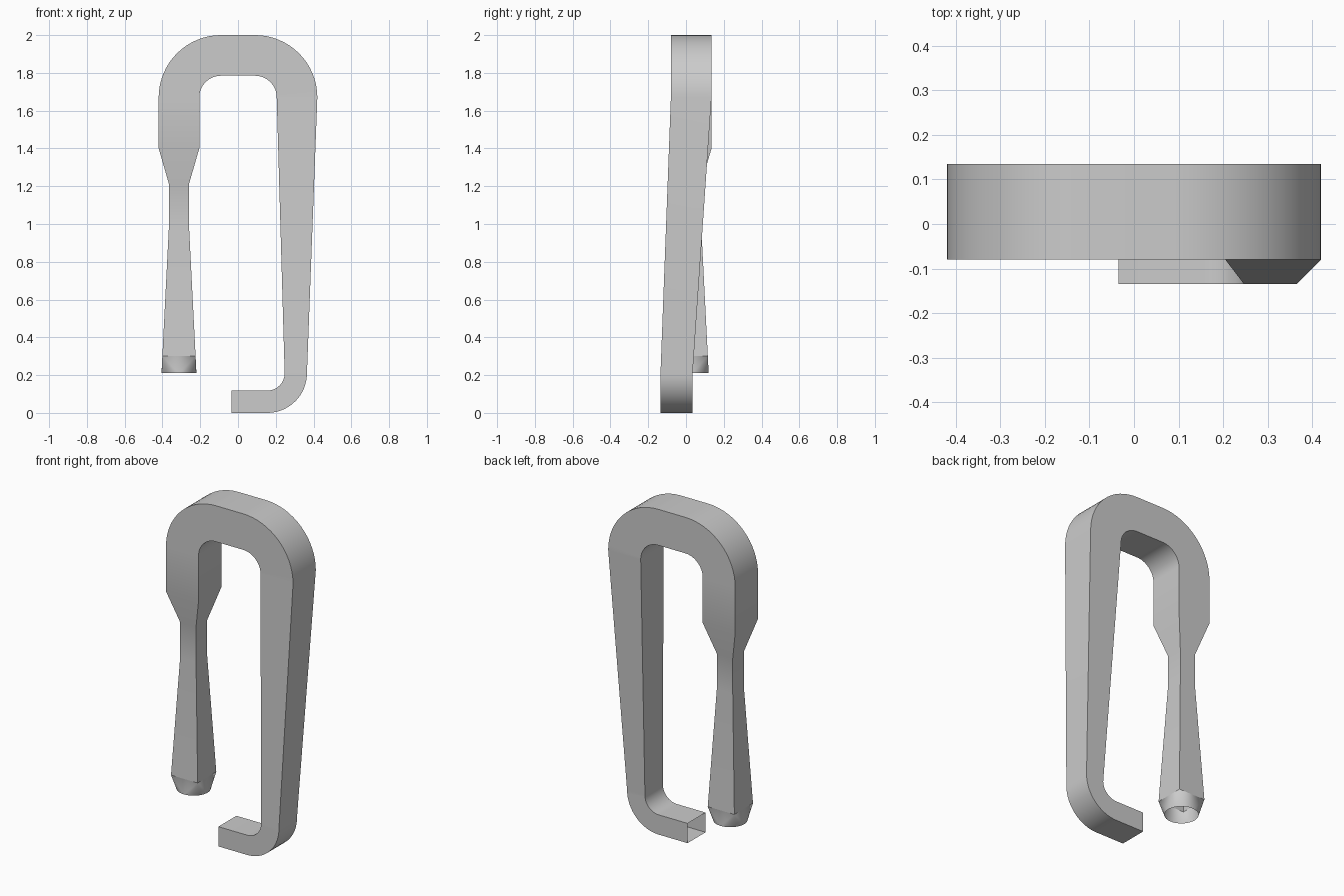
import bpy, bmesh, math

cube = bpy.data.objects.get("Cube")
if cube:
    bpy.data.objects.remove(cube, do_unlink=True)

grey = bpy.data.materials.new("satin grey")
grey.use_nodes = True
colour = (0.6, 0.6, 0.6, 1)
grey.diffuse_color = colour
grey.node_tree.nodes["Principled BSDF"].inputs["Base Color"].default_value = colour


def finish(name, bm):
    bmesh.ops.recalc_face_normals(bm, faces=bm.faces)
    mesh = bpy.data.meshes.new(name)
    bm.to_mesh(mesh)
    bm.free()
    mesh.materials.append(grey)
    obj = bpy.data.objects.new(name, mesh)
    bpy.context.collection.objects.link(obj)
    bpy.ops.object.select_all(action='DESELECT')
    obj.select_set(True)
    bpy.context.view_layer.objects.active = obj
    bpy.ops.object.shade_smooth_by_angle(angle=math.radians(30))


def arc(cx, cz, r_in, r_out, start, end, y0, y1, steps=16):
    """Sections (outer xz, inner xz, front y, back y) swept round a bend."""
    out = []
    for i in range(steps + 1):
        a = math.radians(start + (end - start) * i / steps)
        c, s = math.cos(a), math.sin(a)
        out.append(((cx + r_out * c, cz + r_out * s),
                    (cx + r_in * c, cz + r_in * s), y0, y1))
    return out


# Square stem on the right side
STEM_X, STEM_Y = -0.3125, 0.0275


def stem(z, half):
    return ((STEM_X - half, z), (STEM_X + half, z), STEM_Y - half, STEM_Y + half)


TIP_TOP, TIP_BOTTOM, TIP_HALF, TIP_R = 0.30, 0.21, 0.088, 0.0925

sections = [stem(TIP_TOP, TIP_HALF), stem(1.0, 0.0525), stem(1.21, 0.0525),
            stem(1.4, 0.1075)]
# Arch, long tapered leg, bottom hook
sections += arc(-0.09, 1.67, 0.115, 0.33, 180, 90, -0.08, 0.135)
sections += arc(0.09, 1.67, 0.115, 0.33, 90, 0, -0.08, 0.135)
sections += arc(0.155, 0.21, 0.092, 0.21, 0, -90, -0.135, 0.035)
sections.append(((-0.035, 0), (-0.035, 0.118), -0.135, 0.035))

# Open-ended rectangular tube through all sections
bm = bmesh.new()
rings = []
for (ox, oz), (ix, iz), y0, y1 in sections:
    rings.append([bm.verts.new(p) for p in
                  ((ox, y0, oz), (ix, y0, iz), (ix, y1, iz), (ox, y1, oz))])
for a, b in zip(rings, rings[1:]):
    for i in range(4):
        j = (i + 1) % 4
        bm.faces.new((a[i], a[j], b[j], b[i]))
finish("hook_frame", bm)

# Square-to-round open tip: a fan at each corner, a triangle on each side
bm = bmesh.new()
N = 48
circle = [bm.verts.new((STEM_X + TIP_R * math.cos(math.tau * i / N),
                        STEM_Y + TIP_R * math.sin(math.tau * i / N), TIP_BOTTOM))
          for i in range(N)]
corners = [bm.verts.new((STEM_X + TIP_HALF * sx, STEM_Y + TIP_HALF * sy, TIP_TOP))
           for sx, sy in ((1, 1), (-1, 1), (-1, -1), (1, -1))]
for k, corner in enumerate(corners):
    first = k * N // 4
    for i in range(first, first + N // 4):
        bm.faces.new((corner, circle[i], circle[(i + 1) % N]))
    bm.faces.new((corner, circle[(first + N // 4) % N], corners[(k + 1) % 4]))
finish("stem_tip", bm)
